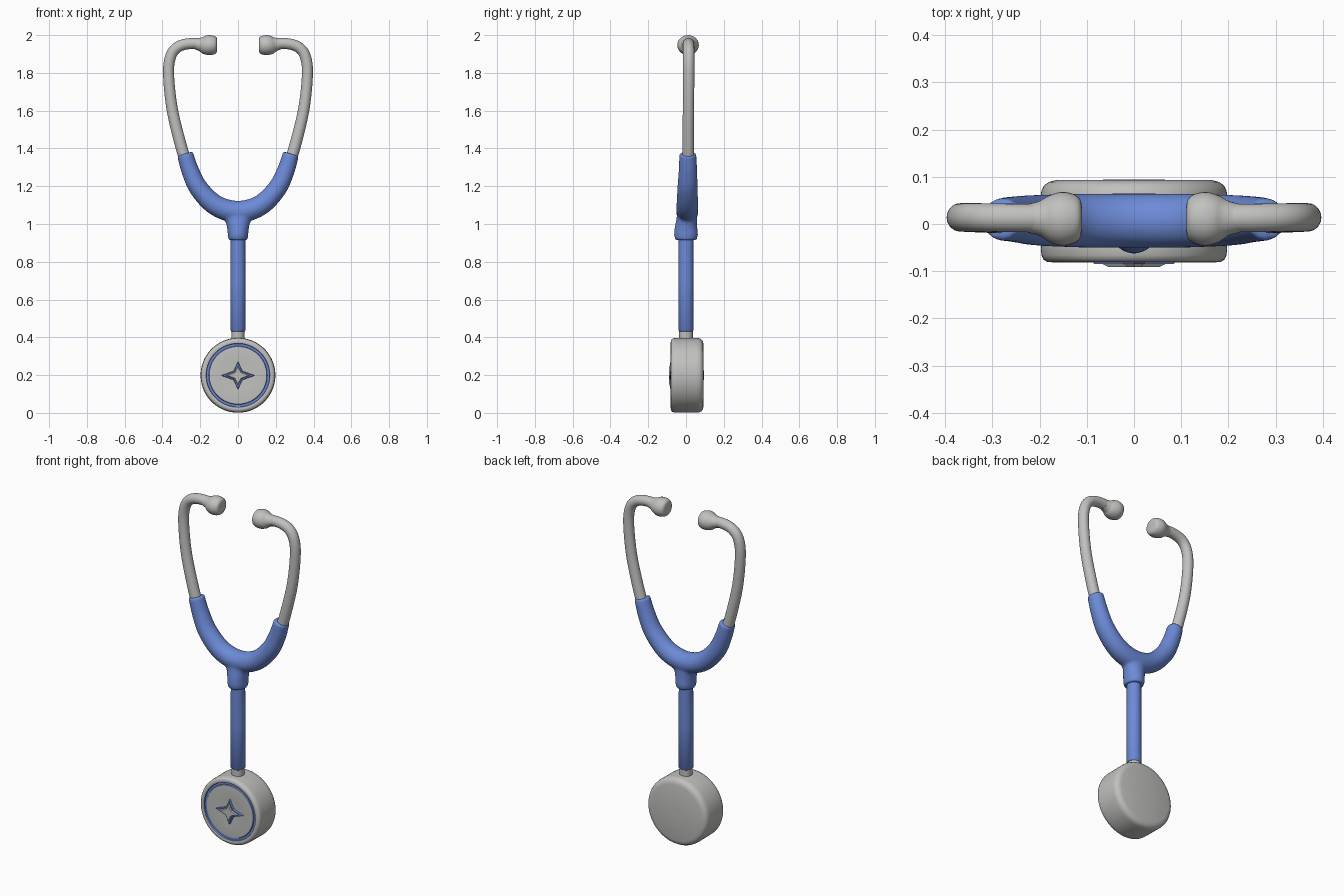
import bpy, bmesh, math
from mathutils import Vector, Matrix

if "Cube" in bpy.data.objects:
    bpy.data.objects.remove(bpy.data.objects["Cube"])


def material(name, rgb):
    m = bpy.data.materials.new(name)
    m.diffuse_color = (*rgb, 1)
    m.use_nodes = True
    m.node_tree.nodes["Principled BSDF"].inputs["Base Color"].default_value = m.diffuse_color
    return m


GREY = material("light grey", (0.53, 0.53, 0.52))
BLUE = material("soft blue", (0.15, 0.255, 0.68))


def finish(name, bm, mats, angle=40, mirror=False):
    bmesh.ops.recalc_face_normals(bm, faces=bm.faces)
    me = bpy.data.meshes.new(name)
    bm.to_mesh(me)
    bm.free()
    for m in mats:
        me.materials.append(m)
    ob = bpy.data.objects.new(name, me)
    bpy.context.collection.objects.link(ob)
    bpy.ops.object.select_all(action='DESELECT')
    ob.select_set(True)
    bpy.context.view_layer.objects.active = ob
    bpy.ops.object.shade_smooth_by_angle(angle=math.radians(angle))
    if mirror:
        ob.modifiers.new("mirror", 'MIRROR')
    return ob


def skin(bm, rings):
    """Bridge vertex rings and cap both ends."""
    vs = [[bm.verts.new(p) for p in r] for r in rings]
    n = len(vs[0])
    for a, b in zip(vs, vs[1:]):
        for i in range(n):
            j = (i + 1) % n
            bm.faces.new((a[i], a[j], b[j], b[i]))
    bm.faces.new(vs[0])
    bm.faces.new(vs[-1][::-1])


def spline(keys, steps):
    """Catmull-Rom through tuples of any length."""
    k = [Vector(p) for p in keys]
    k = [2 * k[0] - k[1]] + k + [2 * k[-1] - k[-2]]
    out = []
    for a, b, c, d in zip(k, k[1:], k[2:], k[3:]):
        for s in range(steps):
            t = s / steps
            out.append(0.5 * (2 * b + (c - a) * t + (2 * a - 5 * b + 4 * c - d) * t * t
                              + (3 * b - a - 3 * c + d) * t ** 3))
    return out + [k[-2]]


def sweep(bm, keys, steps=6, n=28):
    """Tube in the xz plane; keys are (x, z, y, radius in plane, radius in y)."""
    pts = spline(keys, steps) if steps > 1 else [Vector(k) for k in keys]
    rings = []
    for i, p in enumerate(pts):
        d = pts[min(i + 1, len(pts) - 1)] - pts[max(i - 1, 0)]
        t = Vector((d[0], 0, d[1])).normalized()
        nrm = Vector((t.z, 0, -t.x))
        c = Vector((p[0], p[2], p[1]))
        rings.append([c + nrm * p[3] * math.cos(a) + Vector((0, p[4] * math.sin(a), 0))
                      for a in (2 * math.pi * k / n for k in range(n))])
    skin(bm, rings)


def lathe(bm, profile, n=96):
    """Revolve (radius, y) about the y axis through the chest piece centre."""
    skin(bm, [[(r * math.cos(a), y, 0.199 + r * math.sin(a))
               for a in (2 * math.pi * k / n for k in range(n))] for r, y in profile])


# chest piece: rounded drum with a blue ring groove on the front
bm = bmesh.new()
lathe(bm, [(0.02, -0.072), (0.08, -0.073), (0.145, -0.077), (0.152, -0.076), (0.155, -0.070),
           (0.167, -0.070), (0.169, -0.079), (0.174, -0.081), (0.184, -0.080), (0.192, -0.075),
           (0.196, -0.066), (0.197, -0.05), (0.198, 0.055), (0.196, 0.071), (0.190, 0.082),
           (0.180, 0.089), (0.165, 0.093), (0.02, 0.094)])
for f in bm.faces:
    c = f.calc_center_median()
    if c.y < -0.065 and 0.152 < math.hypot(c.x, c.z - 0.199) < 0.1685:
        f.material_index = 1
finish("chest_piece", bm, [GREY, BLUE])


# four pointed star ornament: blue plate with a grey raised top
def star(name, outer, inner, y0, y1, mat, shrink):
    bm = bmesh.new()
    rings = []
    for y, s in ((y0, 1), (y1, shrink)):
        rings.append([(s * (outer if k % 2 == 0 else inner) * math.cos(k * math.pi / 4), y,
                       0.198 + s * (outer * 0.82 if k % 2 == 0 else inner) * math.sin(k * math.pi / 4))
                      for k in range(8)])
    skin(bm, rings)
    finish(name, bm, [mat], 20)


star("star_base", 0.092, 0.034, -0.068, -0.085, BLUE, 0.92)
star("star_top", 0.068, 0.026, -0.084, -0.091, GREY, 0.8)

# metal stem joining the chest piece to the hose
bm = bmesh.new()
sweep(bm, [(0, 0.36, 0, 0.034, 0.036), (0, 0.46, 0, 0.034, 0.036)], 1)
finish("chest_stem", bm, [GREY])

# straight hose
bm = bmesh.new()
sweep(bm, [(0, 0.432, 0, 0.036, 0.036), (0, 0.438, 0, 0.041, 0.041),
           (0, 0.7, 0, 0.040, 0.040), (0, 0.98, 0, 0.038, 0.040)], 1)
finish("hose", bm, [BLUE])

# forked yoke: curved arms and a flared neck fused smoothly
bm = bmesh.new()
half = [(0.281, 1.372, 0.010, 0.043, 0.045), (0.252, 1.28, 0.010, 0.047, 0.049),
        (0.205, 1.185, 0.008, 0.051, 0.054), (0.115, 1.097, 0.007, 0.055, 0.057)]
sweep(bm, [(-k[0], *k[1:]) for k in half] + [(0, 1.065, 0.007, 0.058, 0.058)] + half[::-1], 8)
sweep(bm, [(0, 0.915, 0, 0.050, 0.056), (0, 0.94, 0, 0.054, 0.063), (0, 0.98, 0, 0.058, 0.060),
           (0, 1.02, 0.003, 0.070, 0.055), (0, 1.06, 0.006, 0.105, 0.052)], 5)
yoke = finish("yoke", bm, [BLUE])
rm = yoke.modifiers.new("fuse", 'REMESH')
rm.mode = 'VOXEL'
rm.voxel_size = 0.007
rm.use_smooth_shade = True
sm = yoke.modifiers.new("soften", 'SMOOTH')
sm.factor = 0.5
sm.iterations = 8

# metal ear tubes
bm = bmesh.new()
sweep(bm, [(0.272, 1.33, 0.012, 0.031, 0.031), (0.298, 1.40, 0.012, 0.031, 0.031),
           (0.347, 1.60, 0.013, 0.030, 0.030), (0.367, 1.78, 0.014, 0.029, 0.030),
           (0.360, 1.875, 0.014, 0.029, 0.030), (0.328, 1.93, 0.014, 0.029, 0.030),
           (0.265, 1.954, 0.013, 0.029, 0.030), (0.16, 1.953, 0.012, 0.030, 0.030)], 8)
finish("ear_tubes", bm, [GREY], mirror=True)

# ear tips
bm = bmesh.new()
sweep(bm, [(0.225, 1.953, 0.012, 0.029, 0.030), (0.200, 1.951, 0.012, 0.036, 0.037),
           (0.178, 1.948, 0.011, 0.048, 0.050), (0.153, 1.947, 0.011, 0.053, 0.057),
           (0.130, 1.947, 0.011, 0.050, 0.053), (0.116, 1.947, 0.011, 0.043, 0.044),
           (0.111, 1.947, 0.011, 0.030, 0.030), (0.110, 1.947, 0.011, 0.008, 0.008)], 4)
finish("ear_tips", bm, [GREY], 60, mirror=True)
